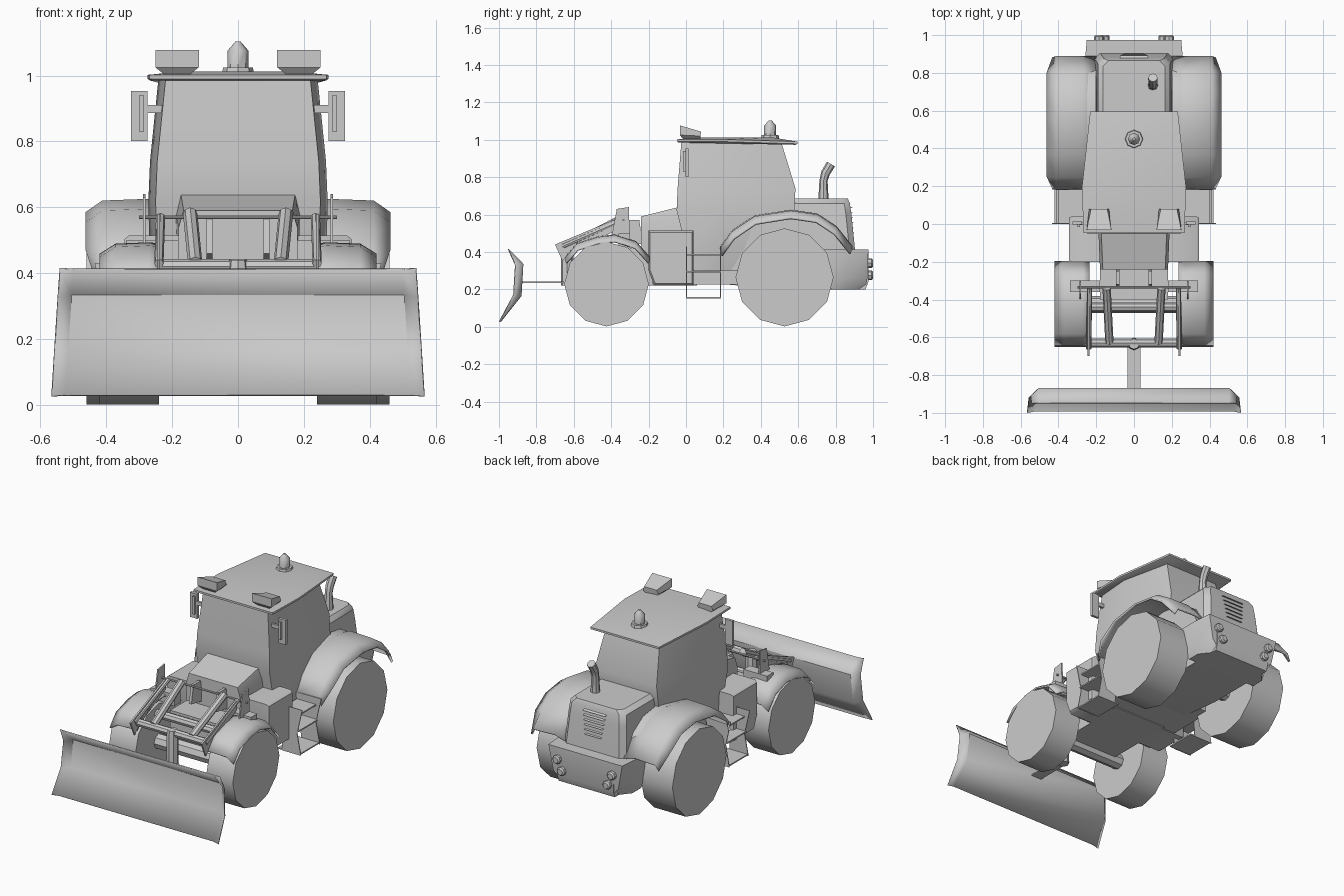
import bpy, bmesh
from math import radians
from mathutils import Vector

if "Cube" in bpy.data.objects:
    bpy.data.objects.remove(bpy.data.objects["Cube"])


def add_mesh(name, verts, faces, thick=0):
    me = bpy.data.meshes.new(name)
    me.from_pydata([tuple(v) for v in verts], [], faces)
    bm = bmesh.new()
    bm.from_mesh(me)
    bmesh.ops.recalc_face_normals(bm, faces=bm.faces)
    bm.to_mesh(me)
    bm.free()
    ob = bpy.data.objects.new(name, me)
    bpy.context.collection.objects.link(ob)
    if thick:
        mod = ob.modifiers.new("thickness", 'SOLIDIFY')
        mod.thickness, mod.offset = thick, 0
    return ob


def loft(name, rings, closed=True, thick=0):
    """Skin a row of rings; closed rings get end caps, open ones make a sheet."""
    n = len(rings[0])
    verts = [p for r in rings for p in r]
    faces = []
    for i in range(len(rings) - 1):
        for j in range(n if closed else n - 1):
            k = (j + 1) % n
            faces.append((i*n + j, i*n + k, (i+1)*n + k, (i+1)*n + j))
    if closed:
        faces += [tuple(range(n)), tuple(range(len(verts) - n, len(verts)))]
    return add_mesh(name, verts, faces, thick)


def prism(name, yz, x0, x1):
    return loft(name, [[(x, y, z) for y, z in yz] for x in (x0, x1)])


def box(name, x, y, z):
    return prism(name, [(y[0], z[0]), (y[1], z[0]), (y[1], z[1]), (y[0], z[1])], *x)


def tube(name, pts, radii, sides=8):
    """Round bar along a path, one radius per point."""
    pts = [Vector(p) for p in pts]
    rings = []
    for i, p in enumerate(pts):
        d = pts[min(i+1, len(pts)-1)] - pts[max(i-1, 0)]
        u = d.cross(Vector((1, 0, 0)) if abs(d.x) < d.length * .9 else Vector((0, 0, 1))).normalized()
        v = d.normalized().cross(u)
        c = [Vector((u * a + v * b)) for a, b in circle(sides)]
        rings.append([p + q * radii[i] for q in c])
    return loft(name, rings)


def circle(n):
    from math import cos, sin, tau
    return [(cos(tau*i/n), sin(tau*i/n)) for i in range(n)]


# plow blade with forward-curved ends
centre = [(-.947, .412), (-.872, .335), (-.882, .165), (-.99, .03)]
end = [(-.95, .415), (-.912, .33), (-.922, .17), (-.998, .027)]
loft("plow_blade", [[(s * (w + (.415 - z) * .065), y, z) for y, z in prof]
     for s, w, prof in ((-1, .54, end), (-1, .5, centre), (1, .5, centre), (1, .54, end))],
     closed=False, thick=.006)
box("plow_push_plate", (-.035, .035), (-.875, -.62), (.235, .242))
tube("plow_pivot_pin", [(0, -.635, .22), (0, -.635, .4), (0, -.635, .44)], [.034, .034, .028])

# chassis, lower rear body
box("front_chassis", (-.18, .18), (-.4, .06), (.22, .42))
box("belly_plate", (-.27, .27), (-.18, .35), (.225, .3))
prism("rear_chassis", [(.18, .23), (.5, .2), (.96, .2), (.975, .24), (.975, .41), (.2, .43)], -.19, .19)
loft("rear_bumper", [[(-a, y0, z), (a, y0, z), (a, .86, z), (b, y1, z), (-b, y1, z), (-a, .86, z)]
     for z, a, b, y0, y1 in ((.2, .24, .16, .78, .96), (.26, .26, .22, .74, .97), (.412, .26, .25, .7, .975))])

# front hood in front of the cab
loft("front_hood", [[(-.18, -.24, .4), (.18, -.24, .4), (.18, -.24, .54), (.165, -.24, .59), (-.165, -.24, .59), (-.18, -.24, .54)],
                    [(-.18, 0, .4), (.18, 0, .4), (.19, 0, .58), (.175, 0, .65), (-.175, 0, .65), (-.19, 0, .58)]])

# cab shell: six-sided plan, tapering upward
loft("cab", [[(-f, y0, z), (f, y0, z), (m, .2, z), (r, y1, z), (-r, y1, z), (-m, .2, z)]
     for z, f, m, r, y0, y1 in ((.23, .23, .25, .2, .02, .2), (.42, .245, .268, .22, 0, .5),
                                (.62, .25, .272, .22, -.05, .58), (.74, .245, .267, .21, -.045, .585),
                                (.985, .22, .242, .18, -.025, .51))])
# roof, slightly crowned
plan = [(-.268, -.048), (.268, -.048), (.275, .2), (.232, .595), (-.232, .595), (-.275, .2)]
drop = [0, 0, 0, -.012, -.012, 0]
loft("cab_roof", [[(x * k, .25 + (y - .25) * k, z + d * e) for (x, y), d in zip(plan, drop)]
     for z, k, e in ((.985, .97, 1), (.99, 1, 1), (1.002, 1, 1), (1.012, .62, 0))])

# beacon on roof
tube("beacon_base", [(0, .45, 1), (0, .45, 1.025)], [.05, .045])
tube("beacon", [(0, .45, 1.02), (0, .45, 1.075), (0, .45, 1.103)], [.032, .032, .008])

# rear engine hood with louvres and exhaust
loft("engine_hood", [[(-a, .55, z), (a, .55, z), (a, y - .03, z), (a - .03, y, z), (-a + .03, y, z), (-a, y - .03, z)]
     for z, a, y in ((.4, .21, .905), (.6, .195, .885), (.66, .19, .876), (.685, .165, .865))])
for i in range(6):
    z = .5 + i * .027
    w = .055 + .004 * i
    prism(f"hood_louvre_{i}", [(.87, z + .012), (.905 - .1*(z - .5), z), (.87, z + .003)], -w, w)
tube("exhaust", [(.1, .735, .67), (.1, .735, .78), (.1, .745, .82), (.1, .775, .87)], [.028, .022, .024, .025])

for s, side in ((-1, "left"), (1, "right")):
    # wheels
    for name, y, r, x0, x1 in (("front", -.425, .226, .24, .42), ("rear", .527, .262, .245, .46)):
        tube(f"{side}_{name}_wheel", [(s*x0, y, r + .002), (s*x1, y, r + .002)], [r, r], 12)
        tube(f"{side}_{name}_axle", [(0, y, r), (s*x0, y, r)], [.045, .045])

    # rear fender: arched sheet with dropped outer lip
    arch = [(.185, .42), (.25, .51), (.37, .59), (.56, .62), (.7, .6), (.8, .535), (.885, .43)]
    loft(f"{side}_rear_fender", [[(s*.2, y, z - .02), (s*.27, y, z), (s*.41, y, z - .005),
         (s*(.46 - .03*(z < .45)), .53 + (y - .53)*.98, z - .04)] for y, z in arch], closed=False, thick=.012)
    prism(f"{side}_inner_fender", [(.19, .25)] + arch[:-1] + [(.87, .4)], s*.2, s*.25)

    # front fender
    arch = [(-.64, .37), (-.58, .44), (-.47, .475), (-.38, .485), (-.27, .45), (-.2, .37)]
    loft(f"{side}_front_fender", [[(s*.235, y, z), (s*.27, y, z + .004), (s*.37, y, z), (s*.418, y, z - .03)]
         for y, z in arch], closed=False, thick=.01)

    # side tank
    tank = [(-.2, .3), (-.17, .22), (.04, .22), (.04, .515), (-.2, .515)]
    loft(f"{side}_tank", [[(s*x, y, z) for y, z in tank] for x in (.15, .33)]
         + [[(s*.345, -.08 + (y + .08)*.94, .37 + (z - .37)*.92) for y, z in tank]])

    # boarding steps
    for i, (z, x) in enumerate(((.152, .42), (.29, .41), (.38, .4))):
        box(f"{side}_step_{i}", (s*.27, s*x), (.0, .185), (z, z + .008))
    for y in (0, .183):
        loft(f"{side}_step_side", [[(s*.3, yy, .15), (s*.425, yy, .15), (s*.4, yy, .28), (s*.435, yy, .43),
             (s*.26, yy, .43), (s*.29, yy, .28)] for yy in (y, y + .005)])

    # lift frame on the front: side rails, hydraulic rams and upright plates
    prism(f"{side}_lift_rail", [(-.7, .44), (-.66, .35), (-.62, .4), (-.36, .52), (-.365, .58)], s*.236, s*.246)
    tube(f"{side}_lift_bar", [(s*.24, -.66, .43), (s*.235, -.34, .57)], [.014, .014])
    tube(f"{side}_ram", [(s*.13, -.63, .43), (s*.145, -.34, .58)], [.022, .022])
    prism(f"{side}_upright", [(-.4, .47), (-.37, .63), (-.305, .64), (-.3, .42)], s*.281, s*.289)
    box(f"{side}_upright_foot", (s*.18, s*.34), (-.36, -.3), (.43, .5))
    prism(f"{side}_inner_bracket", [(-.34, .46), (-.32, .57), (-.25, .57), (-.23, .44)], s*.078, s*.095)

    # wing mirror
    box(f"{side}_mirror", (s*.275, s*.325), (-.002, .014), (.802, .953))
    box(f"{side}_mirror_back", (s*.285, s*.3), (-.015, .0), (.83, .94))
    box(f"{side}_mirror_arm", (s*.2, s*.3), (-.005, .008), (.887, .91))

    # roof work light
    loft(f"{side}_roof_light", [
        [(s*(.185 + dx*a), y, z) for dx, y, z in ((-1, y0, z0), (1, y0, z0), (b, y1, z1), (-b, y1, z1))]
        for a, b, y0, z0, y1, z1 in ((.035, 1, -.012, 1.0, .075, 1.0), (.066, .8, -.033, 1.025, .078, 1.02),
                                     (.066, .65, -.033, 1.077, .08, 1.043))])

    # paired tail lights
    for i, (x, z) in enumerate(((.155, .275), (.185, .34))):
        tube(f"{side}_tail_light_{i}", [(s*x, .95, z), (s*x, .992, z), (s*x, 1, z)], [.026, .026, .018])

# lift frame cross bars
tube("lift_cross_bar", [(-.245, -.63, .42), (.245, -.63, .42)], [.023, .023])
tube("upper_cross_bar", [(-.3, -.335, .57), (.3, -.335, .57)], [.006, .006])
tube("front_axle_beam", [(-.25, -.44, .4), (.25, -.44, .4)], [.025, .025])

# smooth shading, keeping hard edges
for ob in bpy.data.objects:
    ob.select_set(True)
    bpy.context.view_layer.objects.active = ob
bpy.ops.object.shade_smooth_by_angle(angle=radians(40))
